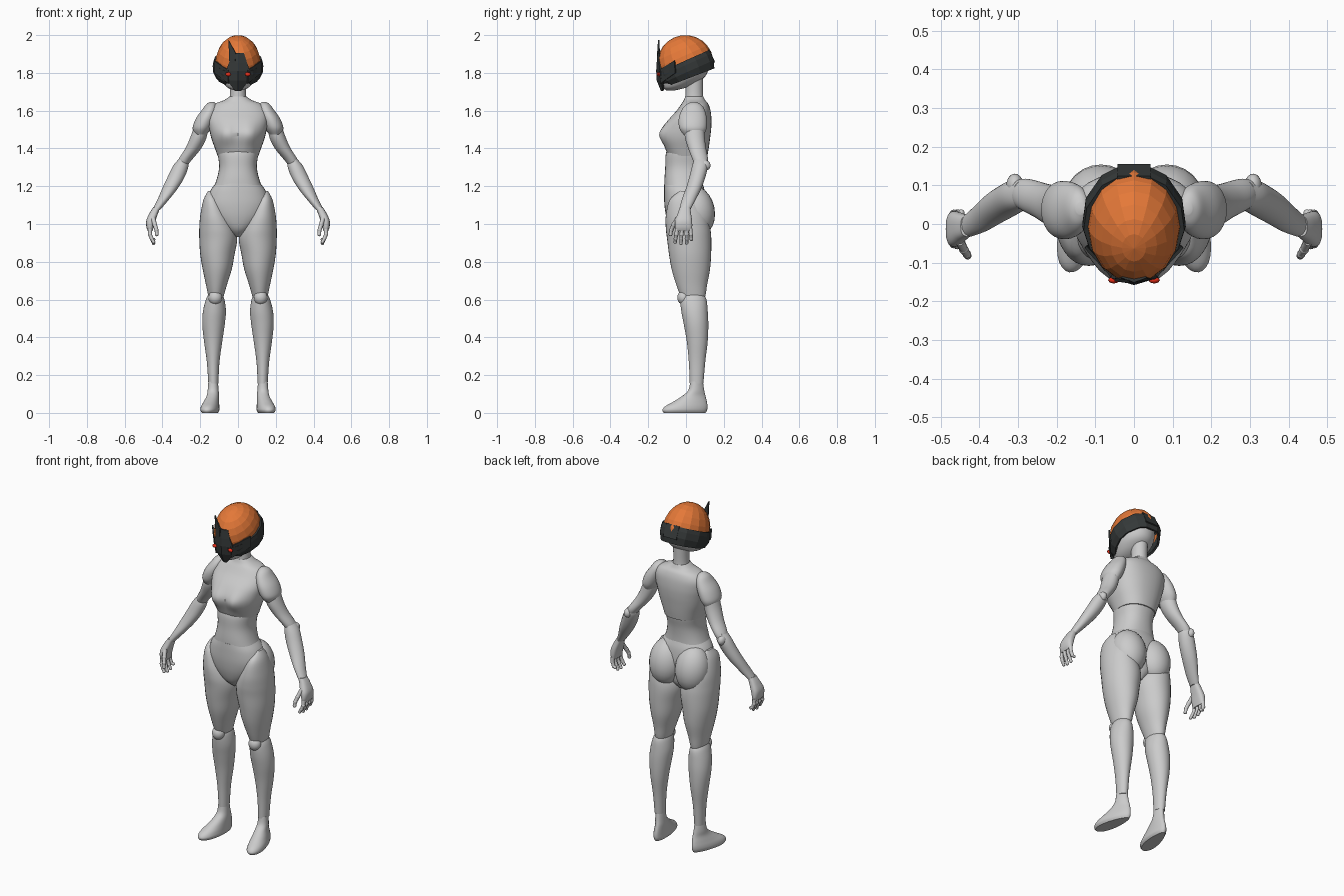
import bpy, bmesh, math
from mathutils import Vector, Matrix

if "Cube" in bpy.data.objects:
    bpy.data.objects.remove(bpy.data.objects["Cube"])


def material(name, rgb):
    m = bpy.data.materials.new(name)
    m.diffuse_color = (*rgb, 1)
    m.use_nodes = True
    m.node_tree.nodes["Principled BSDF"].inputs["Base Color"].default_value = m.diffuse_color
    return m


ORANGE = material("orange", (0.78, 0.19, 0.04))
DARK = material("charcoal", (0.035, 0.04, 0.04))
RED = material("red", (0.9, 0.03, 0.01))


def finish(name, bm, mat=None, mirror=False, smooth=True, solid=0):
    bmesh.ops.recalc_face_normals(bm, faces=bm.faces)
    me = bpy.data.meshes.new(name)
    bm.to_mesh(me)
    bm.free()
    ob = bpy.data.objects.new(name, me)
    bpy.context.collection.objects.link(ob)
    if mat:
        me.materials.append(mat)
    if solid:
        s = ob.modifiers.new("thickness", 'SOLIDIFY')
        s.thickness, s.offset = solid, 0
    if mirror:
        ob.modifiers.new("mirror", 'MIRROR').use_mirror_merge = False
    if smooth:
        bpy.ops.object.select_all(action='DESELECT')
        ob.select_set(True)
        bpy.context.view_layer.objects.active = ob
        bpy.ops.object.shade_smooth_by_angle(angle=math.radians(45))
    return ob


def skin(bm, loops, cap=True):
    rows = [[bm.verts.new(p) for p in lp] for lp in loops]
    n = len(rows[0])
    for a, b in zip(rows, rows[1:]):
        for i in range(n):
            j = (i + 1) % n
            bm.faces.new((a[i], a[j], b[j], b[i]))
    if cap:
        bm.faces.new(rows[0])
        bm.faces.new(rows[-1])


def spline(keys, steps=5):
    # Catmull-Rom through rows of numbers
    out = []
    k = [keys[0]] + keys + [keys[-1]]
    for i in range(1, len(k) - 2):
        for s in range(steps):
            t = s / steps
            out.append([0.5 * (2 * b + (c - a) * t + (2 * a - 5 * b + 4 * c - d) * t * t
                               + (3 * b - a - 3 * c + d) * t ** 3)
                        for a, b, c, d in zip(*k[i - 1:i + 3])])
    return out + [list(keys[-1])]


def body(name, keys, mirror=False, power=2.0, yaw=0, egg=0, shape=None, sides=32):
    # keys: (z, x min, x max, y min, y max) of horizontal oval sections
    loops = []
    for z, x0, x1, y0, y1 in spline(keys):
        cx, cy, loop = (x0 + x1) / 2, (y0 + y1) / 2, []
        for i in range(sides):
            a = math.tau * i / sides
            c, s = math.cos(a), math.sin(a)
            u = math.copysign(abs(c) ** (2 / power), c) * (x1 - x0) / 2 * (1 - egg * s)
            v = math.copysign(abs(s) ** (2 / power), s) * (y1 - y0) / 2
            p = Vector((cx + u * math.cos(yaw) - v * math.sin(yaw),
                        cy + u * math.sin(yaw) + v * math.cos(yaw), z))
            loop.append(shape(p) if shape else p)
        loops.append(loop)
    bm = bmesh.new()
    skin(bm, loops)
    return finish(name, bm, mirror=mirror)


def ball(name, centre, radii, mat=None, mirror=True, tilt=0, seg=24):
    bm = bmesh.new()
    bmesh.ops.create_uvsphere(bm, u_segments=seg, v_segments=seg // 2, radius=1)
    bm.transform(Matrix.Translation(centre) @ Matrix.Rotation(tilt, 4, 'X') @ Matrix.Diagonal((*radii, 1)))
    return finish(name, bm, mat, mirror)


def bust(p):
    if p.y < 0.03:
        p.y -= 0.035 * math.exp(-((abs(p.x) - 0.06) / 0.05) ** 2 - ((p.z - 1.475) / 0.055) ** 2)
    return p


# Torso
body("chest", [(1.36, -.108, .108, -.095, .113), (1.40, -.122, .122, -.108, .12),
               (1.45, -.14, .14, -.115, .127), (1.50, -.152, .152, -.112, .133),
               (1.55, -.16, .16, -.092, .135), (1.60, -.155, .155, -.05, .13),
               (1.635, -.125, .125, -.025, .118), (1.655, -.075, .075, -.012, .102),
               (1.675, -.045, .045, -.004, .092)], power=2.3, shape=bust)
body("abdomen", [(1.42, -.11, .11, -.09, .105), (1.37, -.107, .107, -.107, .108),
                 (1.30, -.10, .10, -.11, .094), (1.23, -.115, .115, -.114, .088),
                 (1.15, -.145, .145, -.112, .09)], power=2.3)
body("pelvis", [(1.215, -.118, .118, -.115, .088), (1.17, -.15, .15, -.116, .10),
                (1.10, -.165, .165, -.114, .105), (1.03, -.135, .135, -.103, .10),
                (.97, -.07, .07, -.08, .09), (.93, -.015, .015, -.035, .06)], power=2.2)
ball("buttock", (.085, .058, 1.07), (.097, .094, .132), tilt=.2)
body("neck", [(1.64, -.047, .047, -.006, .094), (1.70, -.042, .042, -.003, .09),
              (1.80, -.044, .044, 0, .092)])

# Legs
body("thigh", [(1.175, .14, .158, -.03, .02), (1.13, .10, .182, -.085, .06),
               (1.05, .05, .199, -.106, .11), (.98, .015, .205, -.107, .128),
               (.92, .004, .205, -.10, .134), (.84, .018, .2, -.09, .133),
               (.76, .033, .187, -.076, .127), (.68, .058, .17, -.052, .112),
               (.62, .075, .158, -.03, .103), (.58, .085, .15, -.015, .09)], mirror=True)
ball("knee", (.12, -.012, .61), (.036, .034, .038))
body("shin", [(.63, .085, .155, -.015, .09), (.60, .072, .17, -.03, .108),
              (.54, .064, .185, -.025, .115), (.47, .07, .189, -.012, .118),
              (.38, .083, .18, .004, .115), (.27, .098, .165, .015, .102),
              (.155, .104, .157, .02, .092)], mirror=True)
body("foot", [(.165, .106, .155, .022, .09), (.12, .102, .158, .012, .097),
              (.09, .10, .162, -.02, .104), (.06, .1, .175, -.068, .112),
              (.035, .1, .187, -.112, .116), (.015, .1, .19, -.127, .114),
              (0, .108, .182, -.12, .106)], mirror=True, yaw=math.radians(11), egg=.22)

# Arms
body("shoulder", [(1.645, .125, .15, .025, .055), (1.632, .115, .17, 0, .08),
                  (1.605, .11, .19, -.022, .098), (1.56, .12, .222, -.038, .11),
                  (1.51, .14, .24, -.036, .11), (1.475, .165, .23, -.015, .095)], mirror=True)
body("upper_arm", [(1.53, .155, .228, -.01, .095), (1.46, .166, .252, -.006, .099),
                   (1.40, .195, .279, .012, .106), (1.34, .244, .316, .035, .117),
                   (1.30, .275, .324, .05, .11)], mirror=True)
ball("elbow", (.308, .1, 1.31), (.022, .03, .028))
body("forearm", [(1.345, .275, .312, .045, .11), (1.31, .262, .342, .033, .117),
                 (1.25, .282, .372, .018, .103), (1.19, .318, .4, 0, .082),
                 (1.13, .365, .426, -.022, .052), (1.075, .412, .453, -.035, .022)], mirror=True)
body("palm", [(1.09, .412, .448, -.032, .022), (1.06, .422, .467, -.042, .026),
              (1.02, .436, .485, -.057, .032), (.985, .446, .485, -.059, .033),
              (.962, .452, .477, -.054, .03)], mirror=True, power=2.6)


def digit(name, joints, radius):
    # jointed finger: a tapered segment between each pair of joints, with knuckle balls
    bm = bmesh.new()
    for i, (a, b) in enumerate(zip(joints, joints[1:])):
        a, b, r = Vector(a), Vector(b), radius * (1 - .1 * i)
        d = b - a
        m = Matrix.Translation((a + b) / 2) @ d.to_track_quat('Z', 'Y').to_matrix().to_4x4()
        bmesh.ops.create_cone(bm, cap_ends=True, segments=12, radius1=r, radius2=r * .88,
                              depth=d.length, matrix=m)
        bmesh.ops.create_uvsphere(bm, u_segments=12, v_segments=8, radius=r,
                                  matrix=Matrix.Translation(b))
    finish(name, bm, mirror=True)


for i, (y, low) in enumerate([(-.046, .905), (-.021, .897), (.003, .9), (.023, .918)]):
    digit(f"finger_{i + 1}", [(.466, y, .975), (.466, y * 1.12, .945),
                              (.457, y * 1.2, .922), (.447, y * 1.25, low)], .0115)
digit("thumb", [(.45, -.045, 1.03), (.44, -.066, .995), (.432, -.078, .968), (.43, -.082, .945)], .0125)

# Head
body("head", [(1.708, -.022, .022, -.105, -.055), (1.722, -.055, .055, -.122, .0),
              (1.75, -.08, .08, -.13, .06), (1.79, -.098, .098, -.132, .108),
              (1.85, -.108, .108, -.128, .12), (1.92, -.09, .09, -.09, .11),
              (1.96, -.04, .04, -.04, .06)])

# Helmet: everything sits on a plane that drops towards the face
TILT = Matrix.Translation((0, -.003, 1.851)) @ Matrix.Rotation(math.radians(24), 4, 'X')
bm = bmesh.new()
bmesh.ops.create_uvsphere(bm, u_segments=16, v_segments=12, radius=1)
bmesh.ops.bisect_plane(bm, geom=bm.verts[:] + bm.edges[:] + bm.faces[:], plane_co=(0, 0, -.2),
                       plane_no=(0, 0, -1), clear_outer=True)
bm.transform(TILT @ Matrix.Diagonal((.12, .149, .149, 1)))
finish("helmet_dome", bm, ORANGE, smooth=False)

half = [(.035, -.15), (.075, -.122), (.108, -.075), (.128, -.008), (.12, .055), (.08, .118), (.04, .14)]
outline = half + [(-x, y) for x, y in reversed(half)]
bm = bmesh.new()
skin(bm, [[TILT @ Vector((x * s, y * s, z - .05 * y * (z < -.05))) for x, y in outline]
          for s, z in ((.97, .012), (1, -.01), (.99, -.045), (.88, -.078))], cap=False)
for v in bm.verts:
    if v.co.z < 1.75 and v.co.y < -.05:
        v.co.z = max(v.co.z, 1.715)
finish("helmet_band", bm, DARK, smooth=False, solid=.012)

bm = bmesh.new()
bmesh.ops.create_cube(bm, size=1, matrix=TILT @ Matrix.Translation((0, .139, -.022)) @ Matrix.Diagonal((.085, .014, .075, 1)))
finish("helmet_back_tab", bm, DARK, smooth=False)

# Creased face mask: rows of (half width, z, ridge y, edge y)
bm = bmesh.new()
rows = []
for w, z, yc, ye in [(.03, 1.905, -.146, -.135), (.046, 1.855, -.15, -.138), (.062, 1.81, -.153, -.134),
                     (.056, 1.76, -.15, -.124), (.012, 1.706, -.128, -.12)]:
    rows.append([bm.verts.new(p) for p in ((-w, ye, z), (0, yc, z), (w, ye, z))])
for a, b in zip(rows, rows[1:]):
    for i in (0, 1):
        bm.faces.new((a[i], a[i + 1], b[i + 1], b[i]))
finish("face_mask", bm, DARK, smooth=False, solid=.01)

# Single off-centre fin and cheek wings
for name, pts, mirrored in [
        ("fin", [(-.05, -.144, 1.975), (-.012, -.149, 1.905), (-.015, -.149, 1.85), (-.045, -.141, 1.85)], False),
        ("cheek_wing", [(.05, -.142, 1.815), (.125, -.06, 1.865), (.122, -.055, 1.80), (.05, -.132, 1.745)], True)]:
    bm = bmesh.new()
    bm.faces.new([bm.verts.new(p) for p in pts])
    finish(name, bm, DARK, mirror=mirrored, smooth=False, solid=.008)

ball("eye", (.052, -.145, 1.793), (.015, .009, .011), RED, seg=8)
